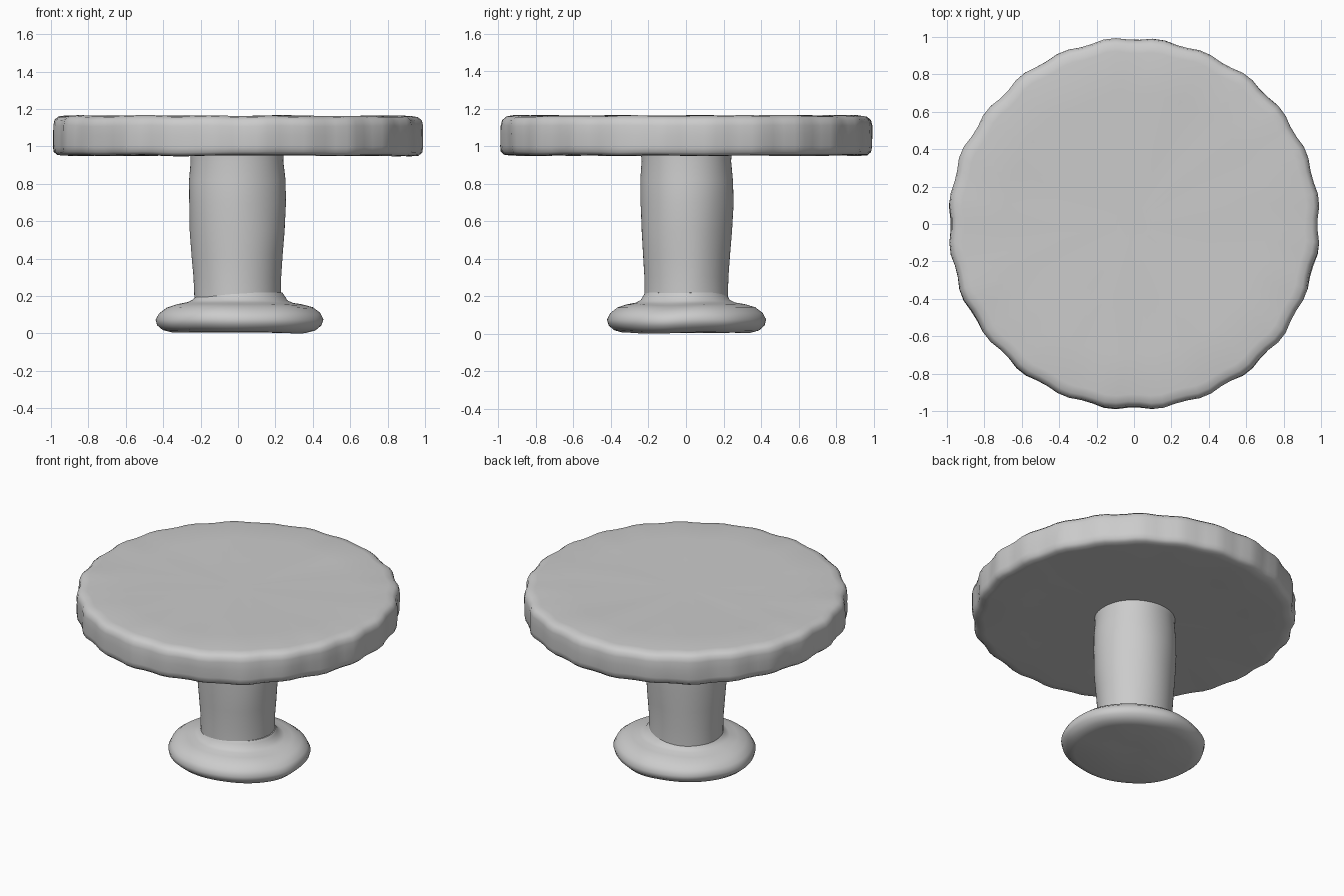
import bpy, bmesh, math
from mathutils import Vector, noise

cube = bpy.data.objects.get("Cube")
if cube:
    bpy.data.objects.remove(cube)

grey = bpy.data.materials.new("plain grey")
grey.use_nodes = True
GREY = (0.6, 0.6, 0.6, 1)
grey.diffuse_color = GREY
grey.node_tree.nodes["Principled BSDF"].inputs["Base Color"].default_value = GREY

SEGMENTS = 96


def lathe(name, profile, stretch=(1, 1), shift=(0, 0), facets=0, ripple=0, wobble=0.006):
    """Spin (radius, height) points round z, with slight hand-worked unevenness."""
    bm = bmesh.new()
    rings = []
    for r, z in profile:
        ring = []
        for i in range(SEGMENTS):
            a = math.tau * (i + 0.5) / SEGMENTS
            rr = r * (1 + ripple * math.cos(facets * (a - math.pi / facets))) if facets else r
            x, y = rr * math.cos(a) * stretch[0], rr * math.sin(a) * stretch[1]
            n = noise.noise_vector(Vector((x, y, z)) * 4) * wobble
            ring.append(bm.verts.new((x + n.x + shift[0], y + n.y + shift[1],
                                      max(0, z + n.z * 0.7))))
        rings.append(ring)
    for low, high in zip(rings, rings[1:]):
        for i in range(SEGMENTS):
            j = (i + 1) % SEGMENTS
            bm.faces.new((low[i], low[j], high[j], high[i]))
    bm.faces.new(rings[0][::-1])
    bm.faces.new(rings[-1])
    mesh = bpy.data.meshes.new(name)
    bm.to_mesh(mesh)
    bm.free()
    mesh.materials.append(grey)
    obj = bpy.data.objects.new(name, mesh)
    bpy.context.collection.objects.link(obj)
    bpy.ops.object.select_all(action="DESELECT")
    obj.select_set(True)
    bpy.context.view_layer.objects.active = obj
    bpy.ops.object.shade_smooth_by_angle(angle=math.radians(50))


# Round slab with a faintly faceted, softened rim
lathe("table_top",
      [(0.1, 0.955), (0.4, 0.955), (0.7, 0.953), (0.92, 0.95), (0.965, 0.953),
       (0.985, 0.97), (0.989, 1.0), (0.989, 1.06), (0.989, 1.11), (0.982, 1.14),
       (0.96, 1.158), (0.92, 1.164), (0.7, 1.162), (0.4, 1.16), (0.1, 1.16)],
      facets=24, ripple=0.008, wobble=0.008)

# Slightly barrelled column
lathe("column",
      [(0.23, 0.1), (0.23, 0.2), (0.232, 0.3), (0.24, 0.42), (0.25, 0.55),
       (0.257, 0.7), (0.255, 0.82), (0.246, 0.92), (0.25, 0.97)],
      stretch=(1.01, 0.97), shift=(-0.004, 0.003))

# Rounded foot that sweeps up into the column
lathe("foot",
      [(0.1, 0.005), (0.36, 0.005), (0.405, 0.018), (0.435, 0.045), (0.443, 0.075),
       (0.425, 0.108), (0.385, 0.138), (0.33, 0.155), (0.28, 0.165), (0.25, 0.18),
       (0.235, 0.205), (0.225, 0.22)],
      stretch=(1.01, 0.95), shift=(0.008, 0), wobble=0.012)
